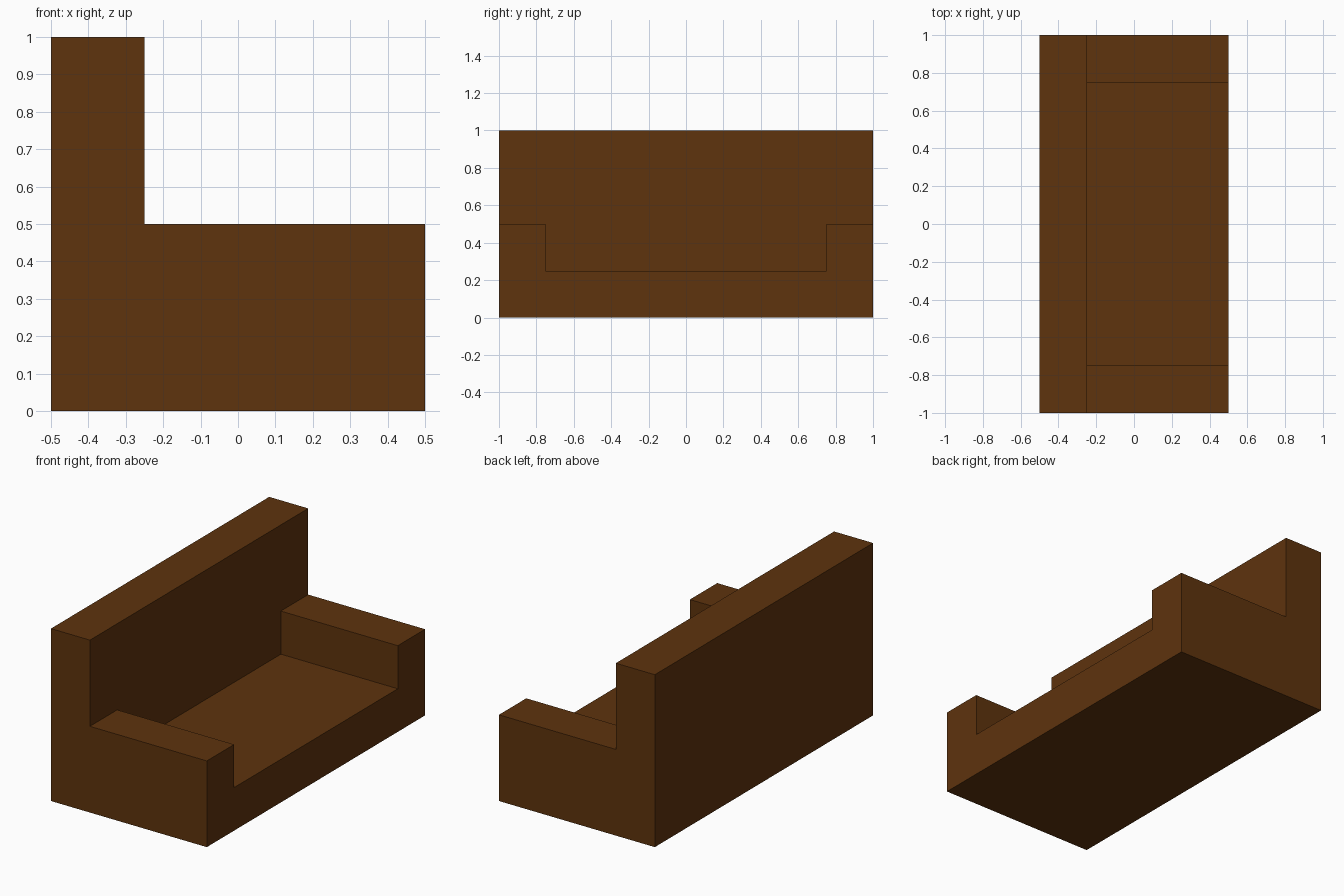
import bpy
import bmesh
from mathutils import Vector

cube = bpy.data.objects.get("Cube")
if cube:
    bpy.data.objects.remove(cube, do_unlink=True)

# Main dimensions
DEPTH, LENGTH, HEIGHT = 1.0, 2.0, 1.0
THICK = 0.25          # backrest, armrest and seat thickness
ARM_TOP = 0.5
X0, X1 = -DEPTH / 2, DEPTH / 2
Y1 = LENGTH / 2

# Single brown colour
brown = bpy.data.materials.new("dark brown")
brown.use_nodes = True
colour = (0.112, 0.033, 0.004, 1.0)
brown.diffuse_color = colour
bsdf = brown.node_tree.nodes["Principled BSDF"]
bsdf.inputs["Base Color"].default_value = colour
bsdf.inputs["Roughness"].default_value = 0.8


def prism(name, profile, half_length):
    """Extrude an x-z profile along y, centred on y = 0."""
    bm = bmesh.new()
    face = bm.faces.new([bm.verts.new((x, -half_length, z)) for x, z in profile])
    ext = bmesh.ops.extrude_face_region(bm, geom=[face])
    verts = [g for g in ext["geom"] if isinstance(g, bmesh.types.BMVert)]
    bmesh.ops.translate(bm, verts=verts, vec=Vector((0, 2 * half_length, 0)))
    bmesh.ops.recalc_face_normals(bm, faces=bm.faces)
    mesh = bpy.data.meshes.new(name)
    bm.to_mesh(mesh)
    bm.free()
    mesh.materials.append(brown)
    obj = bpy.data.objects.new(name, mesh)
    bpy.context.collection.objects.link(obj)
    return obj


# Sofa body: L-shaped side profile with tall backrest and armrest height
back_x = X0 + THICK
sofa = prism("sofa_body", [(X0, 0), (X1, 0), (X1, ARM_TOP), (back_x, ARM_TOP),
                           (back_x, HEIGHT), (X0, HEIGHT)], Y1)

# Seat recess between the armrests, open at the front and top
cutter = prism("seat_cutter", [(back_x, THICK), (X1 + 0.2, THICK),
                               (X1 + 0.2, HEIGHT - 0.2), (back_x, HEIGHT - 0.2)],
               Y1 - THICK)
cutter.hide_render = True

cut = sofa.modifiers.new("seat_recess", 'BOOLEAN')
cut.operation = 'DIFFERENCE'
cut.solver = 'EXACT'
cut.object = cutter
bpy.context.view_layer.objects.active = sofa
bpy.ops.object.modifier_apply(modifier=cut.name)
bpy.data.objects.remove(cutter, do_unlink=True)
